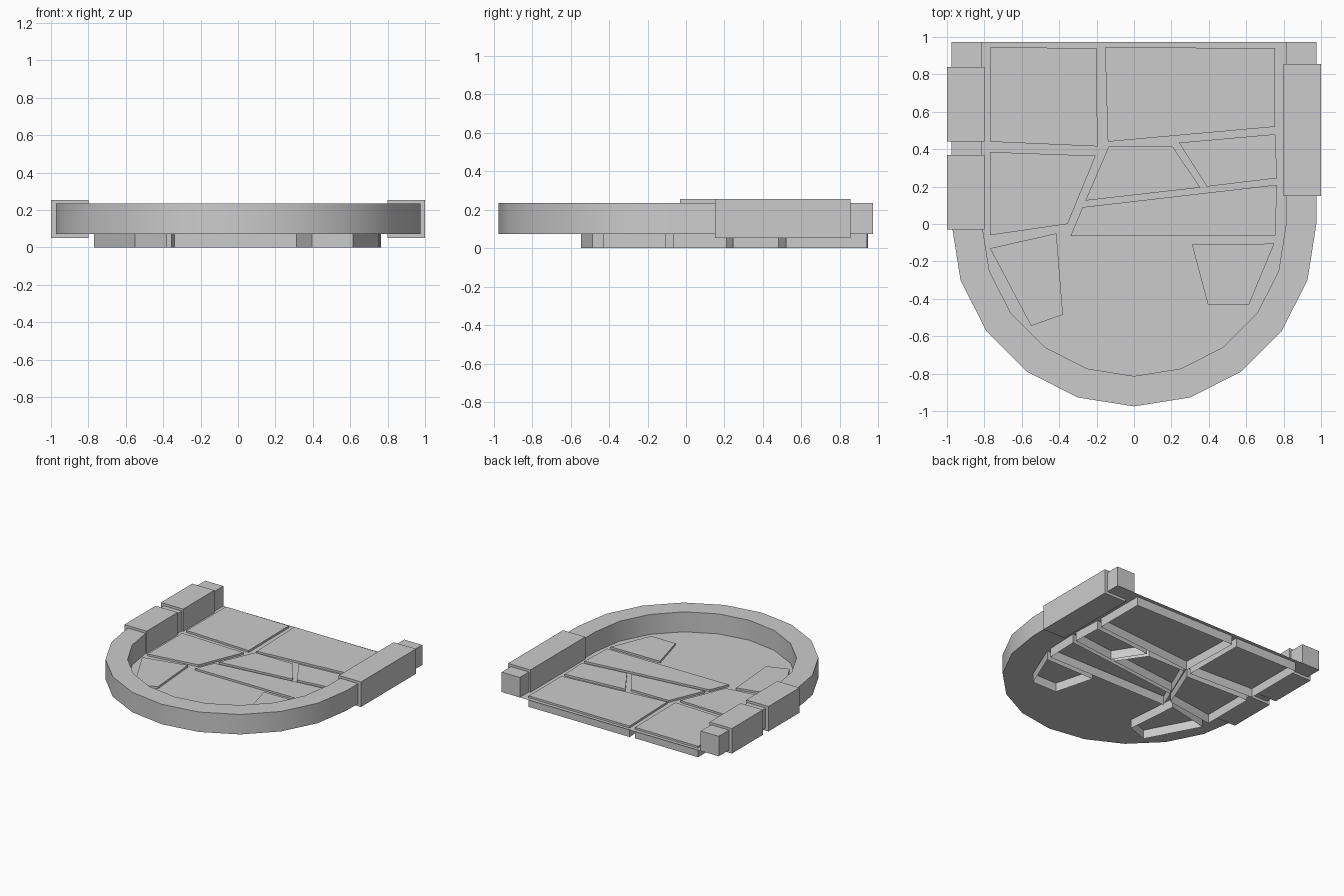
import bpy, bmesh, math

if "Cube" in bpy.data.objects:
    bpy.data.objects.remove(bpy.data.objects["Cube"])

FLOOR_Z, RIM_Z, TILE_Z = 0.073, 0.235, 0.089


def finish(name, bm, smooth=False):
    bmesh.ops.recalc_face_normals(bm, faces=bm.faces[:])
    me = bpy.data.meshes.new(name)
    bm.to_mesh(me)
    bm.free()
    ob = bpy.data.objects.new(name, me)
    bpy.context.collection.objects.link(ob)
    if smooth:
        bpy.ops.object.select_all(action='DESELECT')
        ob.select_set(True)
        bpy.context.view_layer.objects.active = ob
        bpy.ops.object.shade_smooth_by_angle(angle=math.radians(30))
    return ob


def u_profile(r):
    # straight sides joined by a half circle at the front
    arc = [(r * math.cos(math.pi * i / 10), -r * math.sin(math.pi * i / 10)) for i in range(11)]
    return [(r, 0.972)] + arc + [(-r, 0.972)]


def ring(bm, pts, z):
    return [bm.verts.new((x, y, z)) for x, y in pts]


# U-shaped rim wall, open at the back and resting on the floor sheet
outer, inner = u_profile(0.975), u_profile(0.813)
bm = bmesh.new()
ob_, ot = ring(bm, outer, FLOOR_Z), ring(bm, outer, RIM_Z)
ib, it = ring(bm, inner, FLOOR_Z), ring(bm, inner, RIM_Z)
for i in range(len(outer) - 1):
    for a, b in ((ob_, ot), (ot, it), (it, ib)):
        bm.faces.new((a[i], a[i + 1], b[i + 1], b[i]))
for i in (0, -1):
    bm.faces.new((ob_[i], ot[i], it[i], ib[i]))
finish("rim_wall", bm, smooth=True)

# floor sheet
bm = bmesh.new()
bm.faces.new(list(reversed(ring(bm, outer, FLOOR_Z))))
finish("floor", bm)

# paving stones: shells with open undersides, passing through the floor
stones = [
    [(-.77, .945), (-.20, .94), (-.195, .415), (-.77, .44)],
    [(-.155, .945), (.755, .94), (.755, .52), (-.14, .44)],
    [(-.77, .385), (-.205, .365), (-.355, 0), (-.77, -.06)],
    [(-.135, .415), (.205, .415), (.355, .195), (-.26, .125)],
    [(.24, .435), (.755, .48), (.765, .245), (.39, .20)],
    [(-.275, .09), (.765, .21), (.755, -.065), (-.34, -.065)],
    [(-.77, -.13), (-.415, -.05), (-.38, -.485), (-.55, -.545)],
    [(.31, -.11), (.75, -.105), (.615, -.43), (.395, -.43)],
]
for n, pts in enumerate(stones, 1):
    bm = bmesh.new()
    lo, hi = ring(bm, pts, 0), ring(bm, pts, TILE_Z)
    bm.faces.new(list(reversed(hi)))
    for i in range(4):
        j = (i + 1) % 4
        bm.faces.new((lo[j], lo[i], hi[i], hi[j]))
    finish(f"paving_stone_{n}", bm)

# stone blocks clamped over the straight sides of the rim
for name, x, y0, y1 in (("left_front_block", -0.9, -0.03, 0.37),
                        ("left_back_block", -0.9, 0.44, 0.84),
                        ("right_block", 0.9, 0.15, 0.855)):
    bm = bmesh.new()
    bmesh.ops.create_cube(bm, size=1)
    bmesh.ops.scale(bm, vec=(0.2, y1 - y0, 0.203), verts=bm.verts)
    bmesh.ops.translate(bm, vec=(x, (y0 + y1) / 2, 0.153), verts=bm.verts)
    finish(name, bm)
